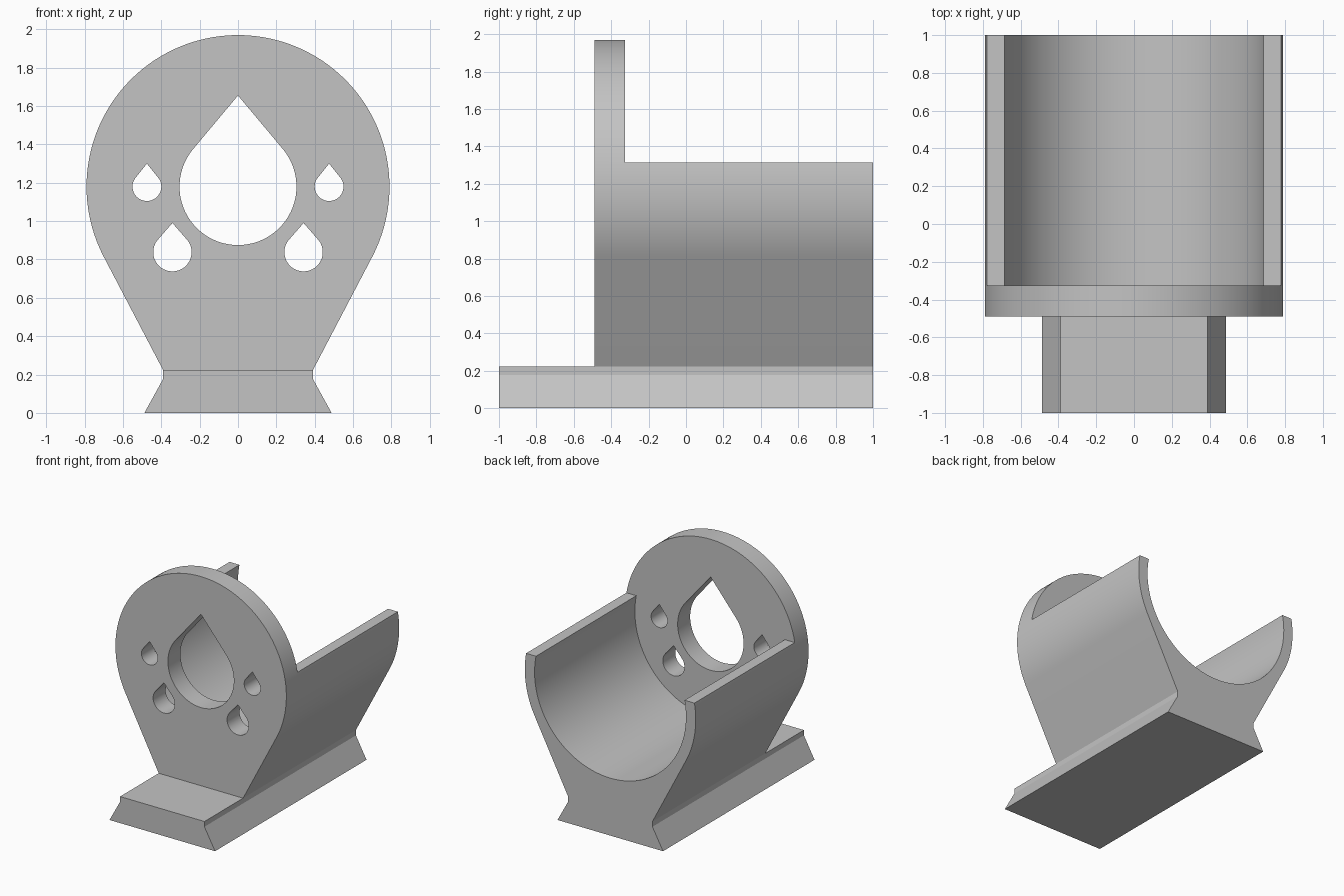
import bpy, bmesh, math

if "Cube" in bpy.data.objects:
    bpy.data.objects.remove(bpy.data.objects["Cube"])

AXIS_Z, OUTER_R, BORE_R, RIM_Z = 1.18, 0.79, 0.70, 1.315
FOOT_Z, PLATE_FRONT, PLATE_BACK = 0.222, -0.49, -0.325

grey = bpy.data.materials.new("plain grey")
grey.use_nodes = True
grey.diffuse_color = (0.55, 0.55, 0.55, 1)
grey.node_tree.nodes["Principled BSDF"].inputs["Base Color"].default_value = grey.diffuse_color


def arc(cx, cz, r, start, end, steps):
    """Points on a circle in the xz plane."""
    angles = [start + (end - start) * i / steps for i in range(steps + 1)]
    return [(cx + r * math.cos(a), cz + r * math.sin(a)) for a in angles]


def prism(name, profile, y0, y1):
    """Extrude an xz profile from y0 to y1."""
    bm = bmesh.new()
    face = bm.faces.new([bm.verts.new((x, y0, z)) for x, z in profile])
    extruded = bmesh.ops.extrude_face_region(bm, geom=[face])["geom"]
    bmesh.ops.translate(bm, vec=(0, y1 - y0, 0),
                        verts=[v for v in extruded if isinstance(v, bmesh.types.BMVert)])
    bmesh.ops.recalc_face_normals(bm, faces=bm.faces)
    mesh = bpy.data.meshes.new(name)
    bm.to_mesh(mesh)
    bm.free()
    mesh.materials.append(grey)
    obj = bpy.data.objects.new(name, mesh)
    bpy.context.collection.objects.link(obj)
    return obj


def teardrop(cx, cz, r, tip_z):
    """Round hole with straight sides running tangent to a point on top."""
    t = math.pi / 2 - math.acos(r / (tip_z - cz))
    return arc(cx, cz, r, math.pi - t, 2 * math.pi + t, 48) + [(cx, tip_z)]


# Body: round head, tapered sides and dovetail foot
neck_x, neck_z = 0.39, FOOT_Z
dx, dz = neck_x, neck_z - AXIS_Z
tangent = math.atan2(dz, dx) + math.acos(OUTER_R / math.hypot(dx, dz))
outline = arc(0, AXIS_Z, OUTER_R, tangent, math.pi - tangent, 96)
outline += [(-neck_x, neck_z), (-neck_x, 0.178), (-0.488, 0),
            (0.488, 0), (neck_x, 0.178), (neck_x, neck_z)]
body = prism("cradle_body", outline, -1, 1)

# Trough behind the plate, with everything above the rim removed
rim = math.asin((RIM_Z - AXIS_Z) / BORE_R)
trough = arc(0, AXIS_Z, BORE_R, rim, -math.pi - rim, 96)
trough += [(-1, RIM_Z), (-1, 2.2), (1, 2.2), (1, RIM_Z)]
cutters = [prism("trough_cutter", trough, PLATE_BACK, 1.2)]

# Space above the foot in front of the plate
front = [(-1, FOOT_Z), (1, FOOT_Z), (1, 2.2), (-1, 2.2)]
cutters.append(prism("front_cutter", front, -1.2, PLATE_FRONT))

# Teardrop holes through the plate
cutters.append(prism("centre_hole_cutter", teardrop(0, AXIS_Z, 0.305, 1.655), -0.6, -0.2))
for side, label in ((1, "left"), (-1, "right")):
    cutters.append(prism(label + "_upper_hole_cutter",
                         teardrop(side * 0.475, AXIS_Z, 0.075, 1.3), -0.6, -0.2))
    cutters.append(prism(label + "_lower_hole_cutter",
                         teardrop(side * 0.342, 0.838, 0.1, 0.99), -0.6, -0.2))

# Apply the cuts
for cutter in cutters:
    mod = body.modifiers.new(cutter.name, "BOOLEAN")
    mod.operation, mod.solver, mod.object = "DIFFERENCE", "EXACT", cutter
    cutter.hide_render = True
bpy.context.view_layer.objects.active = body
body.select_set(True)
for mod in list(body.modifiers):
    bpy.ops.object.modifier_apply(modifier=mod.name)
for cutter in cutters:
    bpy.data.objects.remove(cutter)

bpy.ops.object.shade_smooth_by_angle(angle=math.radians(20))
